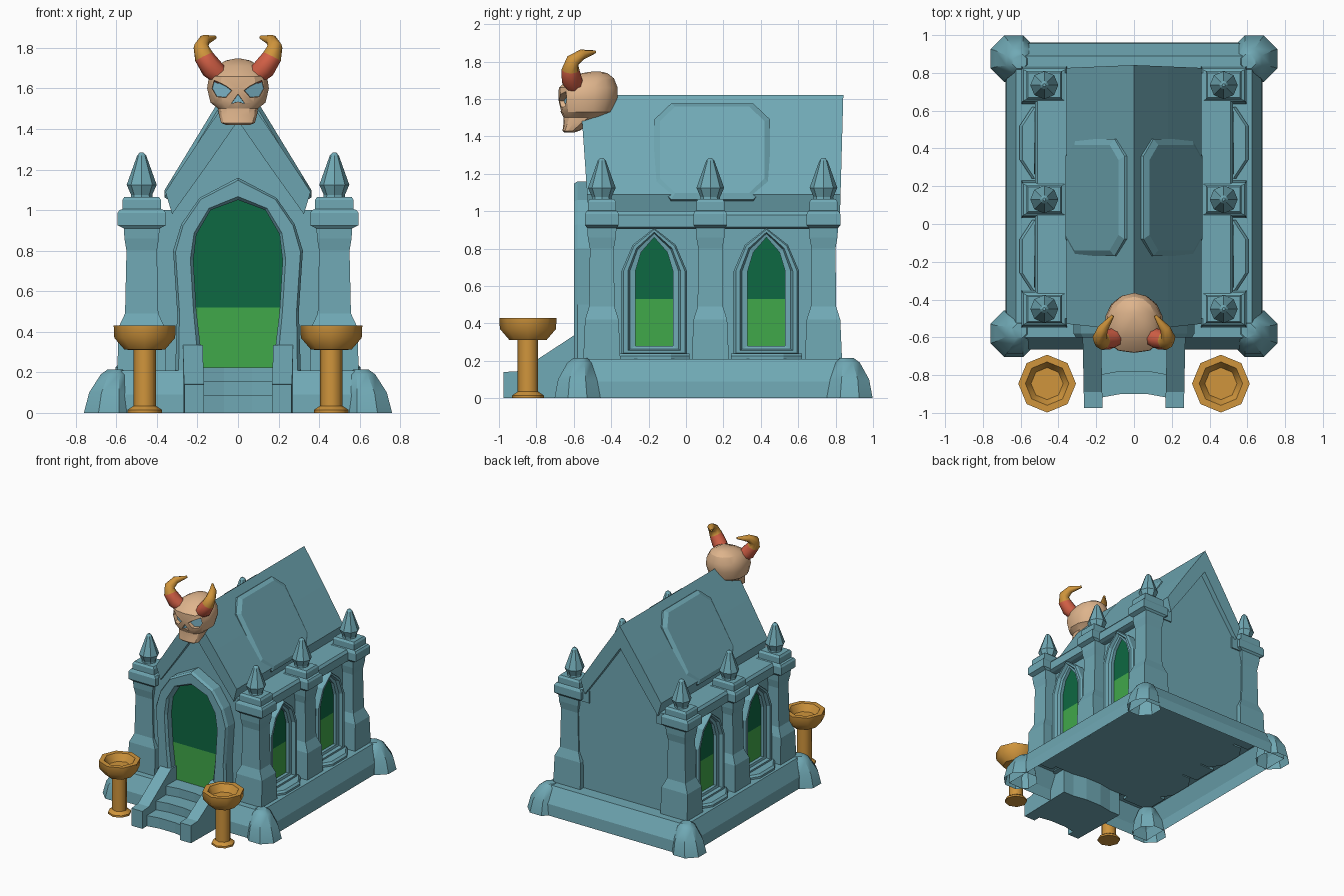
import bpy, bmesh, math
from mathutils import Vector, Quaternion

if "Cube" in bpy.data.objects:
    bpy.data.objects.remove(bpy.data.objects["Cube"])


def material(name, r, g, b):
    lin = [((c / 255 + 0.055) / 1.055) ** 2.4 if c > 10 else c / 255 / 12.92 for c in (r, g, b)]
    m = bpy.data.materials.new(name)
    m.diffuse_color = (*lin, 1)
    m.use_nodes = True
    m.node_tree.nodes["Principled BSDF"].inputs["Base Color"].default_value = m.diffuse_color
    return m


STONE = material("teal stone", 112, 169, 181)
DARK = material("dark green glass", 13, 104, 66)
BRIGHT = material("bright green glass", 64, 168, 74)
BRONZE = material("bronze", 208, 149, 60)
BONE = material("bone", 222, 180, 140)
RED = material("red horn", 212, 96, 70)
EYE = material("pale blue", 125, 182, 200)


def smooth(ob, angle):
    bpy.ops.object.select_all(action='DESELECT')
    ob.select_set(True)
    bpy.context.view_layer.objects.active = ob
    bpy.ops.object.shade_smooth_by_angle(angle=math.radians(angle))


def finish(name, bm, *mats):
    me = bpy.data.meshes.new(name)
    bm.to_mesh(me)
    bm.free()
    ob = bpy.data.objects.new(name, me)
    bpy.context.collection.objects.link(ob)
    for m in mats:
        me.materials.append(m)
    return ob


def loft(name, rings, *mats, cyclic=False, caps=(True, True), soft=0):
    bm = bmesh.new()
    vs = [[bm.verts.new(p) for p in r] for r in rings]
    k, n = len(rings), len(rings[0])
    for i in range(k if cyclic else k - 1):
        a, b = vs[i], vs[(i + 1) % k]
        for j in range(n):
            bm.faces.new((a[j], a[(j + 1) % n], b[(j + 1) % n], b[j]))
    if not cyclic:
        ends = [bm.faces.new(vs[0]), bm.faces.new(vs[-1])]
    bmesh.ops.recalc_face_normals(bm, faces=bm.faces)
    if not cyclic:
        bmesh.ops.delete(bm, geom=[f for f, keep in zip(ends, caps) if not keep], context='FACES_ONLY')
    ob = finish(name, bm, *mats)
    if soft:
        smooth(ob, soft)
    return ob


def rect(x0, x1, y0, y1, z):
    return [(x0, y0, z), (x1, y0, z), (x1, y1, z), (x0, y1, z)]


def ring(cx, cy, z, r, n=8, turn=0.0):
    return [(cx + r * math.cos(2 * math.pi * (i + turn) / n),
             cy + r * math.sin(2 * math.pi * (i + turn) / n), z) for i in range(n)]


def mirrored(half):
    return half + [(-u, v) for u, v in reversed(half[:-1])]


def arch(name, outer, inner, section, place, cyclic):
    """Moulding between two outlines; section is (blend to inner, depth)."""
    rings = [[place(o[0] + (i[0] - o[0]) * t, o[1] + (i[1] - o[1]) * t, d) for t, d in section]
             for o, i in zip(outer, inner)]
    loft(name, rings, STONE, cyclic=cyclic)


def glass(name, outline, place, d, split):
    """Flat pane, cut at the split height into two greens."""
    bm = bmesh.new()
    f = bm.faces.new([bm.verts.new(place(u, v, d)) for u, v in outline])
    f.normal_update()
    if f.normal.dot(Vector(place(0, 0, 1)) - Vector(place(0, 0, 0))) < 0:
        f.normal_flip()
    bmesh.ops.bisect_plane(bm, geom=bm.faces[:] + bm.edges[:] + bm.verts[:],
                           plane_co=(0, 0, split), plane_no=(0, 0, 1))
    for f in bm.faces:
        f.material_index = 0 if f.calc_center_median().z > split else 1
    finish(name, bm, DARK, BRIGHT)


# Plinth, open underneath
loft("plinth", [rect(-.68, .68, -.665, .96, 0), rect(-.675, .675, -.66, .955, .09),
                rect(-.625, .625, -.6, .89, .21)], STONE, caps=(False, True))

# Gabled hall
hall = [(-.46, .19), (.46, .19), (.46, .95), (.33, 1.0), (0, 1.46), (-.33, 1.0), (-.46, .95)]
loft("hall", [[(x, y, z) for x, z in hall] for y in (-.5, .79)], STONE)

# Steep roof with thick edges
top = mirrored([(.358, 1.09), (.18, 1.36), (0, 1.622)])
under = mirrored([(.325, .98), (.16, 1.21), (0, 1.44)])
prof = top + under[::-1]
loft("roof", [[(x, y - .07 * (z - 1.4) * (1 if y < 0 else -.4), z) for x, z in prof]
              for y in (-.55, .835)], STONE)

# Door surround and pane
front = lambda u, v, d: (u, -d, v)
door_out = mirrored([(.31, .2), (.3, .5), (.32, .8), (.28, .93), (.19, 1.06), (0, 1.16)])
door_in = mirrored([(.17, .2), (.205, .5), (.22, .75), (.205, .88), (.135, 1.0), (0, 1.05)])
arch("door_surround", door_out, door_in,
     [(0, .49), (0, .58), (.12, .6), (.85, .6), (1, .58), (1, .49)], front, False)
glass("door_pane", door_in, front, .53, .52)

# Entrance steps, slightly hollowed in the middle
stair = [(-.92, 0), (-.92, .085), (-.8, .085), (-.8, .155), (-.67, .155), (-.67, .225),
         (-.5, .225), (-.5, 0)]
loft("steps", [[(x, y + dy, z) for y, z in stair]
               for x, dy in ((-.18, 0), (-.07, .02), (.07, .02), (.18, 0))], STONE)

win_out = mirrored([(.175, .235), (.175, .68), (.115, .82), (0, .91)])
win_in = mirrored([(.1, .28), (.1, .68), (.07, .78), (0, .86)])

for s, side in ((1, "right"), (-1, "left")):
    # Stair cheek walls
    cheek = [(-.975, 0), (-.975, .14), (-.89, .145), (-.6, .335), (-.5, .335), (-.5, 0)]
    loft(side + "_stair_wall", [[(s * (x + .02 * (y + .8)), y, z) for y, z in cheek]
                                for x in (.17, .268)], STONE)

    # Cornice with sloped lower edge
    loft(side + "_cornice", [rect(s * .3, s * .5, -.5, .8, .905), rect(s * .3, s * .525, -.5, .8, .915),
                             rect(s * .3, s * .525, -.5, .8, .98),
                             rect(s * .3, s * .51, -.5, .8, 1.0)], STONE)

    # Raised octagonal roof panel
    along, out = Vector((s * .52, 0, -.854)), Vector((s * .854, 0, .52))
    centre = Vector((s * .2, .14, 1.315))
    octo = [(.31, .2), (.22, .3), (-.22, .3), (-.31, .2), (-.31, -.2), (-.22, -.3),
            (.22, -.3), (.31, -.2)]
    loft(side + "_roof_panel",
         [[centre + along * v * k + Vector((0, u * k, 0)) + out * h for u, v in octo]
          for k, h in ((1, -.04), (1, .008), (.9, .026))], STONE)

    # Corner boots of the plinth, open underneath
    for y, end in ((-.58, "front"), (.875, "back")):
        c = 1 if y > 0 else -1
        loft(f"{side}_{end}_corner_boot",
             [ring(s * .637, y, 0, .133, 8, .5), ring(s * .63, y, .1, .113, 8, .5),
              ring(s * .612, y - c * .01, .19, .07, 8, .5),
              ring(s * .605, y - c * .015, .215, .04, 8, .5)], STONE, caps=(False, True), soft=35)

    # Buttress pillars with caps and pointed finials
    for y, spot in ((-.45, "front"), (.13, "middle"), (.735, "back")):
        stack = [(.19, .12, .1), (.42, .115, .09), (.49, .082, .068), (.8, .075, .064),
                 (.86, .085, .075), (.91, .088, .078), (.925, .12, .09), (.985, .12, .09),
                 (1.0, .11, .082), (1.005, .095, .075), (1.05, .095, .075), (1.065, .085, .065)]
        loft(f"{side}_{spot}_pillar",
             [rect(s * .475 - a, s * .475 + a, y - b, y + b, z) for z, a, b in stack], STONE)
        loft(f"{side}_{spot}_finial",
             [ring(s * .475, y, z, r) for z, r in
              ((1.05, .055), (1.075, .052), (1.125, .074), (1.27, .022), (1.285, .008))], STONE)

    # Pointed side windows with sills
    for yc, spot in ((-.17, "front"), (.43, "back")):
        place = lambda u, v, d: (s * d, yc + u, v)
        arch(f"{side}_{spot}_window_frame", win_out, win_in,
             [(0, .45), (0, .515), (.15, .53), (.45, .53), (.6, .505), (1, .5), (1, .45)], place, True)
        glass(f"{side}_{spot}_window_pane", win_in, place, .475, .53)
        sill = [(.45, -.19), (.54, -.19), (.605, -.09), (.605, .09), (.54, .19), (.45, .19)]
        loft(f"{side}_{spot}_sill", [[(s * (x - dx), yc + u, z) for x, u in sill]
                                     for z, dx in ((.19, 0), (.225, 0), (.24, .015))], STONE)

    # Brazier: foot, stem and hollow bowl
    loft(side + "_brazier",
         [ring(s * .46, -.845, z, r) for z, r in
          ((0, .085), (.015, .085), (.035, .055), (.31, .055), (.312, .1), (.37, .15),
           (.43, .153), (.43, .115), (.375, .085))], BRONZE, soft=46)

    # Curved horn: red root, bronze tip hooking inward
    path = [Vector((s * x, y, z)) for x, y, z in
            ((.078, -.59, 1.655), (.13, -.61, 1.7), (.168, -.618, 1.757), (.182, -.605, 1.805),
             (.165, -.555, 1.838), (.112, -.485, 1.852))]
    rings, q, prev = [], Quaternion(), Vector((0, 0, 1))
    for i, (p, r) in enumerate(zip(path, (.046, .055, .048, .038, .028, .008))):
        t = (path[min(i + 1, 5)] - path[max(i - 1, 0)]).normalized()
        q = prev.rotation_difference(t) @ q
        prev = t
        rings.append([p + q @ Vector(v) for v in ring(0, 0, 0, r)])
    horn = loft(side + "_horn", rings, RED, BRONZE, soft=50)
    for f in horn.data.polygons:
        f.material_index = 1 if 16 <= f.index < 40 or f.index == 41 else 0

# Skull: stacked rounded rings, narrow at the jaw
levels = [(1.42, .06, -.65, -.6), (1.43, .085, -.66, -.57), (1.47, .096, -.655, -.5),
          (1.5, .1, -.655, -.44), (1.53, .138, -.67, -.39), (1.6, .155, -.682, -.365),
          (1.66, .146, -.68, -.365), (1.71, .112, -.625, -.385), (1.738, .06, -.555, -.42),
          (1.747, .015, -.5, -.46)]
rings = []
for z, w, y0, y1 in levels:
    r = []
    for i in range(14):
        a = 2 * math.pi * (i + .5) / 14
        c, n = math.cos(a), math.sin(a)
        e = .7 if n < 0 else 1
        r.append((w * math.copysign(abs(c) ** e, c),
                  (y0 + y1) / 2 + (y1 - y0) / 2 * math.copysign(abs(n) ** e, n), z))
    rings.append(r)
skull = loft("skull", rings, BONE, EYE)


def carve(outline, floor_y):
    """Sink a socket with a coloured floor into the skull."""
    n = len(outline)
    mx, mz = sum(p[0] for p in outline) / n, sum(p[1] for p in outline) / n
    cutter = loft("socket_cutter",
                  [[(mx + (x - mx) * k, -.75 if k > 1 else floor_y(x), mz + (z - mz) * k)
                    for x, z in outline] for k in (1.2, .95)], BONE, EYE)
    cutter.hide_render = True
    for f in cutter.data.polygons:
        f.material_index = 1 if f.normal.y > .7 else 0
    mod = skull.modifiers.new("socket", 'BOOLEAN')
    mod.operation, mod.solver, mod.object = 'DIFFERENCE', 'EXACT', cutter
    bpy.context.view_layer.objects.active = skull
    bpy.ops.object.modifier_apply(modifier=mod.name)
    bpy.data.objects.remove(cutter)


# Eye sockets and nose
for s in (1, -1):
    carve([(s * x, z) for x, z in ((.03, 1.59), (.06, 1.612), (.118, 1.64), (.128, 1.6),
                                   (.105, 1.56), (.06, 1.555))],
          lambda x: -.668 + abs(x) * .5)
carve([(0, 1.572), (.034, 1.525), (0, 1.535), (-.034, 1.525)], lambda x: -.652)
smooth(skull, 28)
